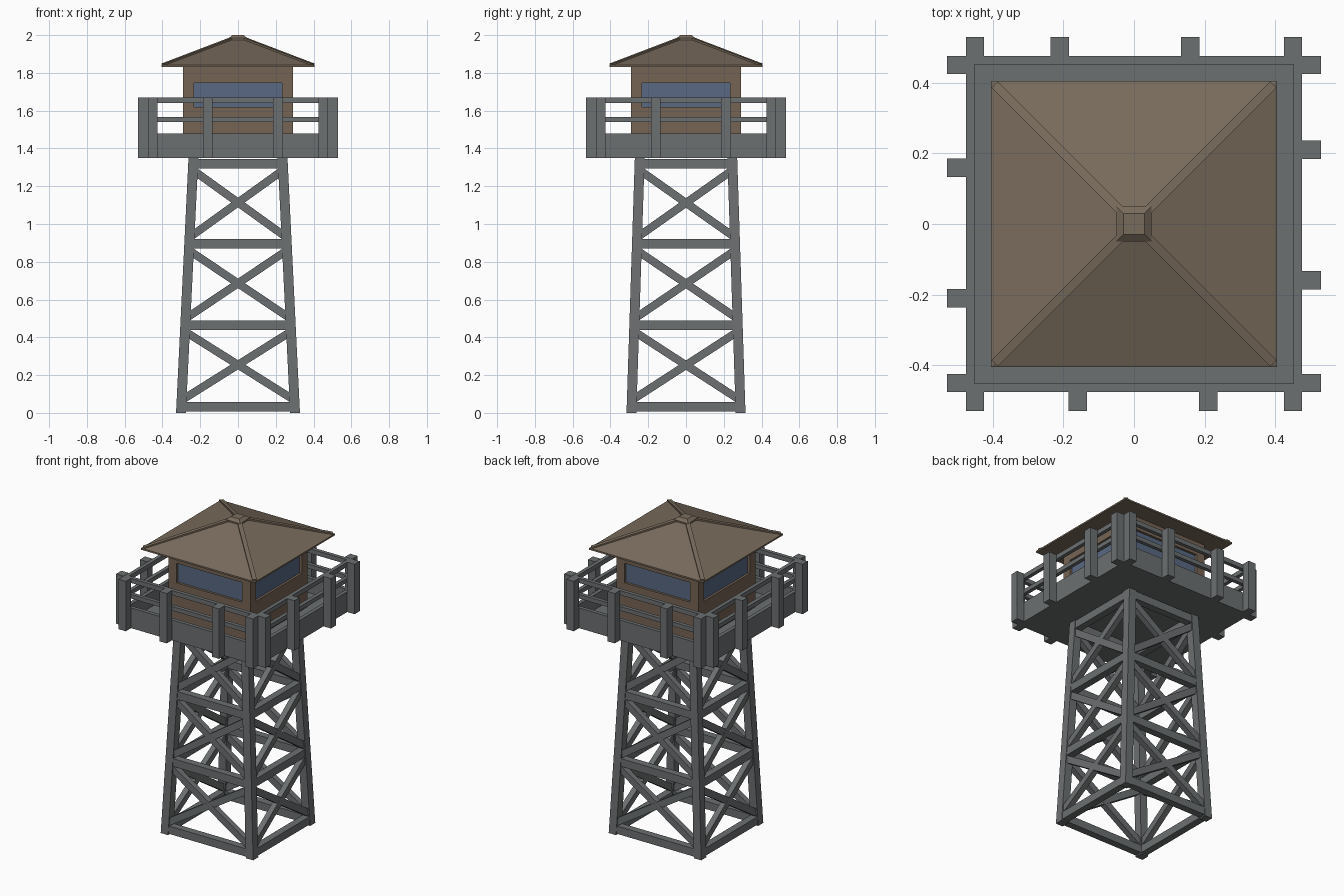
import bpy, bmesh, math
from mathutils import Vector, Matrix

if "Cube" in bpy.data.objects:
    bpy.data.objects.remove(bpy.data.objects["Cube"])


def material(name, rgb):
    m = bpy.data.materials.new(name)
    m.diffuse_color = (*rgb, 1)
    m.use_nodes = True
    m.node_tree.nodes["Principled BSDF"].inputs["Base Color"].default_value = m.diffuse_color
    return m


GREY = material("weathered grey", (0.150, 0.160, 0.165))
BROWN = material("cabin brown", (0.180, 0.127, 0.090))
ROOF = material("roof brown", (0.190, 0.148, 0.107))
GLASS = material("window blue", (0.098, 0.138, 0.225))


def finish(bm, name, mat):
    bmesh.ops.recalc_face_normals(bm, faces=bm.faces)
    me = bpy.data.meshes.new(name)
    bm.to_mesh(me)
    bm.free()
    me.materials.append(mat)
    ob = bpy.data.objects.new(name, me)
    bpy.context.collection.objects.link(ob)
    return ob


def loft(bm, rings):
    """Closed solid through four-cornered rings."""
    vs = [[bm.verts.new(p) for p in r] for r in rings]
    bm.faces.new(vs[0])
    bm.faces.new(vs[-1])
    for a, b in zip(vs, vs[1:]):
        for i in range(4):
            j = (i + 1) % 4
            bm.faces.new((a[i], a[j], b[j], b[i]))


def square(x0, x1, y0, y1, z):
    return [(x0, y0, z), (x1, y0, z), (x1, y1, z), (x0, y1, z)]


def box(bm, x0, x1, y0, y1, z0, z1):
    loft(bm, [square(x0, x1, y0, y1, z0), square(x0, x1, y0, y1, z1)])


def bar(bm, a, b, width, depth, normal):
    """Rectangular bar from a to b, depth measured along normal."""
    a, b, n = Vector(a), Vector(b), Vector(normal)
    d = (b - a).normalized()
    s = d.cross(n).normalized()
    n = s.cross(d).normalized()
    s, n = s * width / 2, n * depth / 2
    loft(bm, [[p - s - n, p + s - n, p + s + n, p - s + n] for p in (a, b)])


def quarter_turns(bm):
    """Repeat everything built so far on all four sides."""
    base = bm.verts[:] + bm.edges[:] + bm.faces[:]
    for k in (1, 2, 3):
        new = bmesh.ops.duplicate(bm, geom=base)["geom"]
        bmesh.ops.rotate(bm, verts=[v for v in new if isinstance(v, bmesh.types.BMVert)],
                         matrix=Matrix.Rotation(k * math.pi / 2, 3, 'Z'))


# Tapering legs
TOP = 1.35
LEG = 0.026


def centre(z):
    t = z / TOP
    return 0.302 - 0.066 * t, 0.289 - 0.044 * t


bm = bmesh.new()
for sx in (-1, 1):
    for sy in (-1, 1):
        rings = []
        for z in (0, TOP):
            x, y = centre(z)
            rings.append(square(sx * x - LEG, sx * x + LEG, sy * y - LEG, sy * y + LEG, z))
        loft(bm, rings)
finish(bm, "tower_legs", GREY)

# Horizontal beams and crossed braces
beams, braces = bmesh.new(), bmesh.new()
levels = (0.033, 0.465, 0.895, 1.32)
for s in (-1, 1):
    for z in levels:
        x, y = centre(z)
        bar(beams, (-x, s * y, z), (x, s * y, z), 0.05, 0.046, (0, 1, 0))
        bar(beams, (s * x, -y, z), (s * x, y, z), 0.05, 0.046, (1, 0, 0))
    for lo, hi in zip(levels, levels[1:]):
        z0, z1 = lo + 0.034, hi - 0.034
        (xa, ya), (xb, yb) = centre(z0), centre(z1)
        for k in (-1, 1):
            bar(braces, (-k * xa, s * ya, z0), (k * xb, s * yb, z1), 0.042, 0.036, (0, 1, 0))
            bar(braces, (s * xa, -k * ya, z0), (s * xb, k * yb, z1), 0.042, 0.036, (1, 0, 0))
finish(beams, "tower_beams", GREY)
finish(braces, "cross_braces", GREY)

# Deck floor
DECK = 0.477
bm = bmesh.new()
box(bm, -DECK, DECK, -DECK, DECK, 1.35, 1.385)
finish(bm, "deck_floor", GREY)

# Skirt boards and rails
bm = bmesh.new()
for z0, z1 in ((1.35, 1.48), (1.54, 1.567), (1.64, 1.669)):
    box(bm, -DECK, DECK - 0.024, -DECK, -DECK + 0.024, z0, z1)
quarter_turns(bm)
finish(bm, "deck_rails", GREY)

# Railing posts, unevenly spaced, turned around the deck
bm = bmesh.new()
for x in (-0.451, -0.16, 0.211, 0.451):
    box(bm, x - 0.026, x + 0.026, -0.53, -DECK, 1.35, 1.67)
quarter_turns(bm)
finish(bm, "railing_posts", GREY)

# Cabin walls around window openings
W, OPEN = 0.29, 0.233
bm = bmesh.new()
box(bm, -W, W, -W, W, 1.385, 1.62)
box(bm, -W, W, -W, W, 1.746, 1.84)
for sx in (-1, 1):
    for sy in (-1, 1):
        xs, ys = sorted((sx * OPEN, sx * W)), sorted((sy * OPEN, sy * W))
        box(bm, *xs, *ys, 1.62, 1.746)
finish(bm, "cabin_walls", BROWN)

# Recessed glass
bm = bmesh.new()
g = W - 0.015
box(bm, -OPEN, OPEN, -g, -g + 0.008, 1.62, 1.746)
quarter_turns(bm)
finish(bm, "cabin_windows", GLASS)

# Hipped roof with thin eave
E = 0.405
bm = bmesh.new()
loft(bm, [square(-h, h, -h, h, z) for h, z in ((E, 1.831), (E, 1.841), (0.03, 1.982))])
finish(bm, "roof", ROOF)

# Raised hip ridges
bm = bmesh.new()
bar(bm, (0.394, 0.394, 1.843), (0.035, 0.035, 1.980), 0.026, 0.014, (0, 0, 1))
quarter_turns(bm)
finish(bm, "roof_ridges", ROOF)

# Roof cap
bm = bmesh.new()
loft(bm, [square(-h, h, -h, h, z) for h, z in ((0.05, 1.968), (0.05, 1.984), (0.03, 2.0))])
finish(bm, "roof_cap", ROOF)
